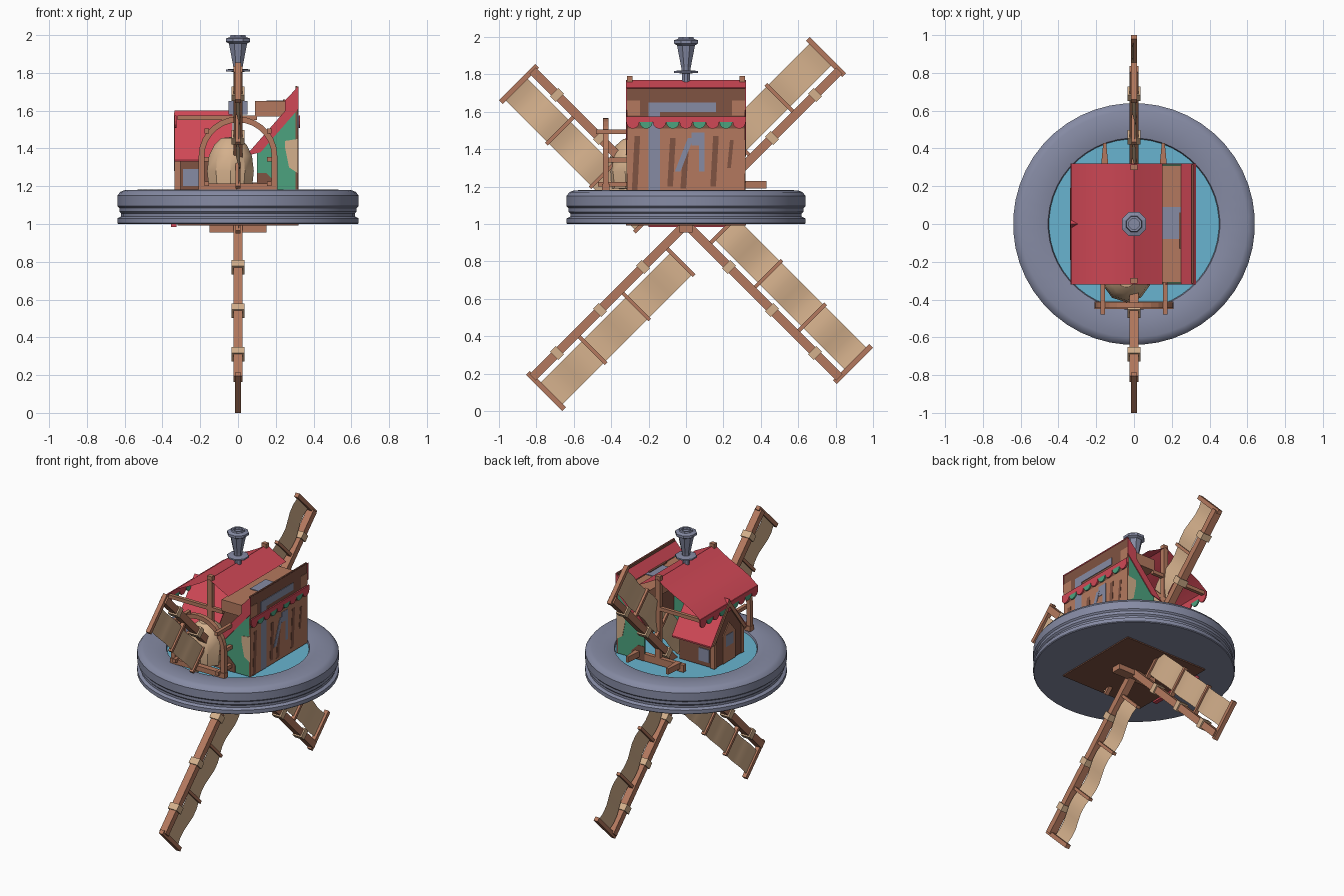
import bpy, bmesh, math
from mathutils import Matrix, Vector

if "Cube" in bpy.data.objects:
    bpy.data.objects.remove(bpy.data.objects["Cube"])

def srgb(r, g, b):
    f = lambda c: c / 12.92 if c <= 0.04045 else ((c + 0.055) / 1.055) ** 2.4
    return (f(r / 255), f(g / 255), f(b / 255), 1)

def material(name, *c):
    m = bpy.data.materials.new(name)
    m.diffuse_color = srgb(*c)
    m.use_nodes = True
    m.node_tree.nodes["Principled BSDF"].inputs["Base Color"].default_value = m.diffuse_color
    return m

RED = material("roof red", 208, 72, 86)
STONE = material("blue grey", 134, 139, 164)
WOOD = material("wood", 180, 121, 94)
DARK = material("dark wood", 128, 83, 66)
GREEN = material("green paint", 76, 162, 126)
WATER = material("water blue", 104, 180, 208)
CLOTH = material("tan cloth", 212, 176, 140)

def finish(name, bm, mat, smooth=False, fix=True):
    if fix:
        bmesh.ops.recalc_face_normals(bm, faces=bm.faces)
    me = bpy.data.meshes.new(name)
    bm.to_mesh(me)
    bm.free()
    ob = bpy.data.objects.new(name, me)
    bpy.context.collection.objects.link(ob)
    me.materials.append(mat)
    if smooth:
        bpy.context.view_layer.objects.active = ob
        ob.select_set(True)
        bpy.ops.object.shade_smooth_by_angle(angle=math.radians(35))
        ob.select_set(False)
    return ob

# 2D outline extruded along an axis: x uses (y,z), y uses (x,z), z uses (x,y)
def prism(name, pts, axis, a, b, mat):
    put = {'x': lambda p, t: (t, p[0], p[1]), 'y': lambda p, t: (p[0], t, p[1]),
           'z': lambda p, t: (p[0], p[1], t)}[axis]
    bm = bmesh.new()
    lo = [bm.verts.new(put(p, a)) for p in pts]
    hi = [bm.verts.new(put(p, b)) for p in pts]
    bm.faces.new(lo)
    bm.faces.new(hi)
    n = len(pts)
    for i in range(n):
        j = (i + 1) % n
        bm.faces.new((lo[i], lo[j], hi[j], hi[i]))
    return finish(name, bm, mat)

def box(name, x0, x1, y0, y1, z0, z1, mat):
    return prism(name, [(x0, y0), (x1, y0), (x1, y1), (x0, y1)], 'z', z0, z1, mat)

def lathe(name, prof, seg, mat, center=(0, 0), smooth=False):
    bm = bmesh.new()
    rings = []
    for r, z in prof:
        if r == 0:
            rings.append([bm.verts.new((center[0], center[1], z))] * seg)
        else:
            rings.append([bm.verts.new((center[0] + r * math.cos(2 * math.pi * (i + .5) / seg),
                                        center[1] + r * math.sin(2 * math.pi * (i + .5) / seg), z))
                          for i in range(seg)])
    for a, b in zip(rings, rings[1:]):
        for i in range(seg):
            j = (i + 1) % seg
            f = list(dict.fromkeys((a[i], a[j], b[j], b[i])))
            if len(f) > 2:
                bm.faces.new(f)
    return finish(name, bm, mat, smooth)

# Thin sheet following an (x,z) profile along y
def sheet(name, prof, y0, y1, mat):
    bm = bmesh.new()
    rows = [[bm.verts.new((x, y, z)) for y in (y0, y1)] for x, z in prof]
    for a, b in zip(rows, rows[1:]):
        bm.faces.new((a[0], b[0], b[1], a[1]))
    ob = finish(name, bm, mat, True, False)
    return ob

# Round base with groove, and the pool inside it
lathe("base_ring", [(0, 1.0), (.635, 1.0), (.64, 1.005), (.64, 1.03), (.62, 1.04), (.62, 1.055), (.63, 1.065),
      (.63, 1.085), (.64, 1.095), (.64, 1.15), (.625, 1.17), (.6, 1.18), (.5, 1.182), (.455, 1.172),
      (.45, 1.155), (0, 1.155)], 48, STONE, smooth=True)
lathe("pool", [(0, 1.16), (.45, 1.16)], 48, WATER)
box("underside_floor", -.32, .32, -.32, .32, .992, 1.0, DARK)
box("underside_trim", -.355, -.325, -.2, .22, .985, 1.0, RED)
box("axle_box", -.15, .15, -.035, .035, .955, 1.0, WOOD)

# Four sail arms: u runs along the arm, w across it
def arm_part(name, ang, u0, u1, w0, w1, x, mat):
    bm = bmesh.new()
    bmesh.ops.create_cube(bm, size=1)
    u = Vector((0, math.cos(ang), math.sin(ang)))
    w = Vector((0, -math.sin(ang), math.cos(ang)))
    for v in bm.verts:
        c = v.co.copy()
        v.co = (u * ((u0 + u1) / 2 + c.x * (u1 - u0)) + w * ((w0 + w1) / 2 + c.y * (w1 - w0))
                + Vector((c.z * 2 * x, 0, 1)))
    return finish(name, bm, mat)

for k in range(4):
    ang = math.radians(45 + 90 * k)
    arm_part(f"arm_spar_{k}", ang, 0, 1.16, -.023, .023, .025, WOOD)
    for u in (.325, .65, .975):
        arm_part(f"arm_binding_{k}", ang, u - .022, u + .022, -.032, .032, .034, CLOTH)
    for u in (.165, .5, .83):
        arm_part(f"sail_batten_{k}", ang, u - .01, u + .01, .0, .225, .014, WOOD)
    arm_part(f"sail_end_{k}", ang, 1.146, 1.174, -.035, .24, .015, WOOD)
    bm = bmesh.new()
    u = Vector((0, math.cos(ang), math.sin(ang)))
    w = Vector((0, -math.sin(ang), math.cos(ang)))
    rows = []
    for i in range(19):
        s = .165 + i / 18 * .99
        wave = Vector((.012 * math.sin((s - .165) / .332 * 2 * math.pi), 0, 1))
        rows.append([bm.verts.new(u * s + w * t + wave) for t in (.05, .215)])
    for a, b in zip(rows, rows[1:]):
        bm.faces.new((a[0], b[0], b[1], a[1]))
    finish(f"sail_cloth_{k}", bm, CLOTH, True, False)

# Main roof: curved left slope, short right slope, upturned strip by the facade
sheet("roof_left", [(0, 1.77), (-.06, 1.73), (-.13, 1.692), (-.2, 1.66), (-.27, 1.622), (-.33, 1.575)], -.32, .32, RED)
sheet("roof_right", [(0, 1.77), (.08, 1.725), (.15, 1.69)], -.32, .32, RED)
sheet("roof_strip", [(.25, 1.655), (.32, 1.73)], -.32, .32, RED)
box("roof_shelf", .09, .25, -.31, .31, 1.57, 1.65, WOOD)
box("shelf_patch", .15, .25, -.08, .09, 1.65, 1.655, STONE)
box("shelf_batten", .237, .25, -.13, .06, 1.65, 1.66, DARK)

# Scalloped awnings on both eaves
for sx, side in ((-.335, "left"), (.32, "right")):
    box(f"awning_band_{side}", sx, sx + .009, -.32, .32, 1.545, 1.575, RED)
    for i in range(9):
        c = -.32 + .64 / 9 * (i + .5)
        pts = [(c + .0355 * math.cos(a), 1.547 + .038 * math.sin(a))
               for a in (math.pi + math.pi * t / 6 for t in range(7))]
        prism(f"scallop_{side}", pts, 'x', sx, sx + .009, GREEN if i % 2 else RED)

# Right facade with painted panels
box("facade", .305, .315, -.315, .315, 1.17, 1.73, DARK)
box("facade_lower", .315, .317, -.315, .315, 1.17, 1.51, WOOD)
for y0, y1, z0, z1 in ((-.2, -.14, 1.17, 1.6), (-.2, .16, 1.6, 1.65), (.03, .1, 1.42, 1.49), (.07, .1, 1.28, 1.42)):
    box("facade_band", .315, .319, y0, y1, z0, z1, STONE)
for y0, y1, z0, z1 in ((-.29, -.26, 1.17, 1.47), (-.1, -.07, 1.2, 1.46), (-.03, .0, 1.19, 1.4),
                       (.13, .16, 1.2, 1.47), (.22, .24, 1.3, 1.45)):
    prism("facade_slash", [(y0, z0), (y1, z0), (y1 + .015, z1), (y0 + .015, z1)], 'x', .315, .319, DARK)
prism("facade_stripe", [(-.06, 1.28), (-.03, 1.28), (.04, 1.46), (.01, 1.46)], 'x', .315, .32, STONE)
for s in (-1, 1):
    box("facade_corner", .315, .318, s * .28 - .035, s * .28 + .035, 1.58, 1.66, WOOD)

# Front and back: painted end walls, posts and beams
for s, side in ((-1, "front"), (1, "back")):
    ya, yb = s * .305, s * .315
    prism(f"{side}_green_wall", [(.1, 1.17), (.315, 1.17), (.315, 1.63), (.1, 1.38)], 'y', ya, yb, GREEN)
    prism(f"{side}_wall_patch", [(.27, 1.3), (.315, 1.27), (.315, 1.45), (.25, 1.44), (.25, 1.4)],
          'y', yb, yb + s * .003, CLOTH)
    prism(f"{side}_wall_foot", [(.1, 1.17), (.2, 1.17), (.2, 1.22), (.15, 1.27), (.1, 1.27)],
          'y', yb, yb + s * .003, DARK)
    prism(f"{side}_red_trim", [(.04, 1.36), (.25, 1.6), (.25, 1.655), (.32, 1.73), (.32, 1.61), (.12, 1.38)],
          'y', yb, yb + s * .006, RED)
    box(f"{side}_ridge_post", -.018, .018, s * .3 - .015, s * .3 + .015, 1.17, 1.79, WOOD)
    box(f"{side}_tie_beam", -.32, .1, s * .3 - .012, s * .3 + .012, 1.55, 1.575, WOOD)
    box(f"{side}_sill", -.2, .2, s * .3 - .015, s * .3 + .015, 1.17, 1.22, WOOD)

# Front balcony arch, rails and the bulging sack
N = 14
arc = lambda r, seq: [(r * math.cos(math.pi * i / N), 1.36 + r * math.sin(math.pi * i / N)) for i in seq]
arch = [(.208, 1.18)] + arc(.208, range(N + 1)) + [(-.208, 1.18), (-.178, 1.18)] \
    + arc(.178, range(N, -1, -1)) + [(.178, 1.18)]
prism("balcony_arch", arch, 'y', -.445, -.415, WOOD)
box("balcony_sill", -.21, .21, -.45, -.41, 1.18, 1.215, WOOD)
for s in (-1, 1):
    for z, y in ((1.48, -.48), (1.33, -.43), (1.2, -.47)):
        box("balcony_rail", s * .165 - .012, s * .165 + .012, y, -.3, z, z + .025, WOOD)
    prism("back_bracket", [(s * .155 - .02, .3), (s * .155 + .02, .3), (s * .155 + .008, .43),
          (s * .155 - .008, .43)], 'z', 1.19, 1.23, WOOD)
lathe("grain_sack", [(0, 1.185), (.12, 1.19), (.13, 1.28), (.12, 1.36), (.09, 1.42), (.05, 1.455), (0, 1.46)],
      10, CLOTH, (-.04, -.285), True)

# Left porch with its own gabled roof
for s in (-1, 1):
    box("porch_side", -.325, -.06, s * .15 - .005, s * .15 + .005, 1.17, 1.36, DARK)
    y = s * .157
    box("porch_side_window", -.29, -.21, y - .003, y + .003, 1.2, 1.29, STONE)
    box("porch_post", -.335, -.305, s * .15 - .015, s * .15 + .015, 1.17, 1.38, WOOD)
    prism("porch_roof", [(0, 1.6), (s * .2, 1.34), (s * .2, 1.33), (0, 1.588)], 'x', -.335, -.03, RED)
    prism("porch_bargeboard", [(0, 1.59), (s * .19, 1.34), (s * .16, 1.34), (0, 1.55)], 'x', -.34, -.325, WOOD)
prism("porch_front", [(-.15, 1.17), (.15, 1.17), (.15, 1.36), (0, 1.56), (-.15, 1.36)], 'x', -.33, -.32, DARK)
prism("porch_door", [(-.07, 1.17), (.07, 1.17), (.07, 1.36), (0, 1.44), (-.07, 1.36)], 'x', -.336, -.33, WOOD)
box("porch_door_window", -.339, -.336, -.04, .04, 1.28, 1.36, STONE)

# Funnel chimney
lathe("chimney", [(0, 1.64), (.022, 1.64), (.022, 1.805), (.07, 1.808), (.07, 1.818), (.026, 1.822), (.028, 1.84),
      (.052, 1.955), (.07, 1.965), (.07, 1.982), (.045, 1.99), (.042, 2.0), (.03, 2.0), (.03, 1.985), (0, 1.985)],
      8, STONE)
box("chimney_foot", -.05, .05, -.05, .05, 1.58, 1.65, STONE)
